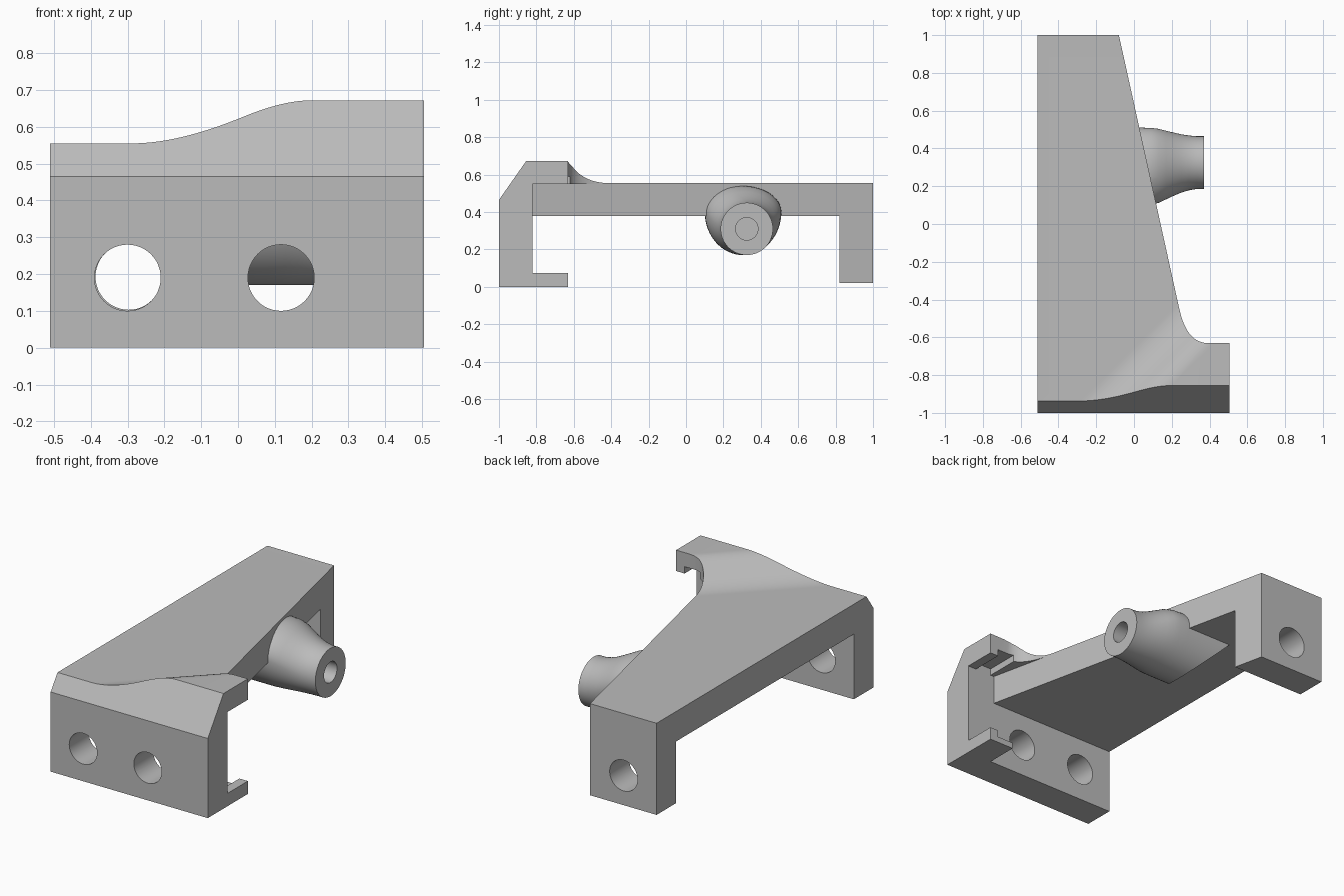
import bpy, bmesh, math

if "Cube" in bpy.data.objects:
    bpy.data.objects.remove(bpy.data.objects["Cube"])

grey = bpy.data.materials.new("mid_grey")
grey.diffuse_color = (0.5, 0.5, 0.5, 1)
grey.use_nodes = True
grey.node_tree.nodes["Principled BSDF"].inputs["Base Color"].default_value = grey.diffuse_color


def mesh_object(name, rings):
    """Solid skinned over a list of closed rings, capped at both ends."""
    bm = bmesh.new()
    loops = [[bm.verts.new(p) for p in ring] for ring in rings]
    n = len(loops[0])
    for a, b in zip(loops, loops[1:]):
        for i in range(n):
            j = (i + 1) % n
            bm.faces.new((a[i], a[j], b[j], b[i]))
    bm.faces.new(loops[0][::-1])
    bm.faces.new(loops[-1])
    bmesh.ops.recalc_face_normals(bm, faces=bm.faces[:])
    me = bpy.data.meshes.new(name)
    bm.to_mesh(me)
    bm.free()
    me.materials.append(grey)
    ob = bpy.data.objects.new(name, me)
    bpy.context.collection.objects.link(ob)
    return ob


def prism(name, pts, t0, t1, place):
    return mesh_object(name, [[place(a, b, t) for a, b in pts] for t in (t0, t1)])


def along_x(a, b, t): return (t, a, b)
def along_y(a, b, t): return (a, t, b)
def along_z(a, b, t): return (a, b, t)
def diagonal(u, z, t): return (u / 2 + t, -u / 2 + t, z)


def rect(a0, a1, b0, b1):
    return [(a0, b0), (a1, b0), (a1, b1), (a0, b1)]


def circle(cx, cy, r, n=48):
    return [(cx + r * math.cos(2 * math.pi * i / n),
             cy + r * math.sin(2 * math.pi * i / n)) for i in range(n)]


def combine(target, other, op='DIFFERENCE'):
    mod = target.modifiers.new(other.name, 'BOOLEAN')
    mod.operation, mod.solver, mod.object = op, 'EXACT', other
    bpy.context.view_layer.objects.active = target
    bpy.ops.object.modifier_apply(modifier=mod.name)
    bpy.data.objects.remove(other)


# Tapered plan outline with a fillet running into the front hook
def side_x(y): return 0.24 - 0.2207 * (y + 0.45)


p0, pc, p2 = (side_x(-0.45), -0.45), (side_x(-0.63), -0.63), (0.39, -0.63)
fillet = []
for i in range(13):
    t = i / 12
    fillet.append(tuple((1 - t) ** 2 * p0[k] + 2 * t * (1 - t) * pc[k] + t * t * p2[k]
                        for k in (0, 1)))
outline = [(-0.51, -1), (0.505, -1), (0.505, -0.63)] + fillet[::-1] + \
          [(side_x(1), 1), (-0.51, 1)]
bracket = prism("bracket", outline, 0, 0.8, along_z)

# S-curved top surface rising diagonally toward the hook
curve = [(-3, 0.555)]
for i in range(25):
    t, k = i / 24, 0.62
    f = t * t / k if t < k else 1 - (1 - t) ** 2 / (1 - k)
    curve.append((0.65 + 0.405 * t, 0.555 + 0.117 * f))
curve += [(3, 0.672), (3, 1), (-3, 1)]
combine(bracket, prism("top_cut", curve, -3, 3, diagonal))

# Sloped front edge
combine(bracket, prism("chamfer_cut", [(-1.07, 0.365), (-0.71, 0.879), (-1.07, 0.879)],
                       -1, 1, along_x))

# Space under the slab, leaving a small stepped lip at the front right
lip = [(-1, -0.1), (0.345, -0.1), (0.345, 0.035), (0.45, 0.035),
       (0.45, 0.075), (1, 0.075), (1, 0.38), (-1, 0.38)]
combine(bracket, prism("window_cut", lip, -0.82, 0.82, along_y))
combine(bracket, prism("lip_end_cut", rect(-0.63, 0.82, -0.1, 0.38), -1, 1, along_x))

# Gap below the overhanging hook, and the groove in its underside
gap = [(side_x(-0.82), -0.82), (1, -0.82), (1, -0.45), (side_x(-0.45), -0.45)]
combine(bracket, prism("hook_cut", gap, 0.2, 0.55, along_z))
combine(bracket, prism("groove_cut", rect(0.345, 0.45, 0.5, 0.59), -0.82, -0.55, along_y))

# Shorter back leg
combine(bracket, prism("leg_cut", rect(-1, 1, -0.1, 0.02), 0.7, 1.2, along_y))

# Round holes through the front wall and back leg
for x, z, y0, y1 in ((-0.3, 0.19, -1.2, -0.7), (0.117, 0.19, -1.2, -0.7),
                     (-0.297, 0.193, 0.7, 1.2)):
    combine(bracket, prism("hole_cut", circle(x, z, 0.09), y0, y1, along_y))

# Flared side tube blending into the slab, cut at 45 degrees underneath
rings = []
for x, w in ((0.37, 0), (0.33, 0), (0.29, 0.08), (0.25, 0.22), (0.21, 0.42),
             (0.17, 0.64), (0.13, 0.86), (0.09, 0.98), (0.03, 1), (None, 1)):
    ring = []
    for c, s in circle(0, 0, 1, 64):
        y0, z0 = 0.325 + 0.14 * c, 0.31 + 0.14 * s
        y1, z1 = 0.305 + 0.205 * c, 0.40 + (0.14 if s > 0 else 0.23) * s
        z = z0 + (z1 - z0) * w
        ring.append((-0.05 - (z - 0.17) if x is None else x, y0 + (y1 - y0) * w, z))
    rings.append(ring)
combine(bracket, mesh_object("side_tube", rings), 'UNION')
combine(bracket, prism("bore_cut", circle(0.325, 0.31, 0.06), 0.08, 0.5, along_x))

# Smooth curved surfaces, keep hard edges
bpy.ops.object.select_all(action='DESELECT')
bracket.select_set(True)
bpy.context.view_layer.objects.active = bracket
bpy.ops.object.shade_smooth_by_angle(angle=math.radians(30))
